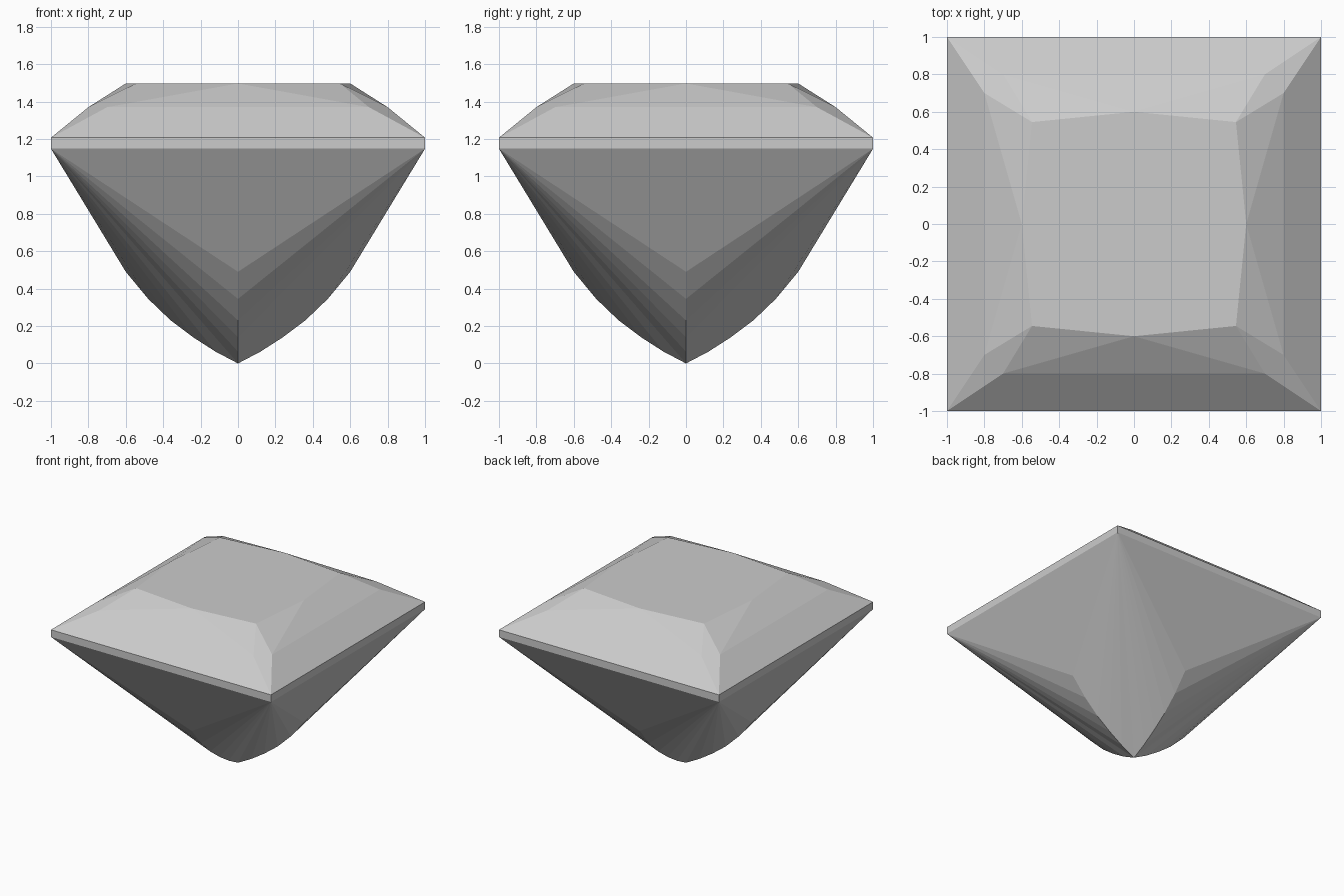
import bpy, bmesh
from math import pi
from mathutils import Matrix, Vector

if "Cube" in bpy.data.objects:
    bpy.data.objects.remove(bpy.data.objects["Cube"])

# heights of the stone
Z_LOW, Z_GIRDLE, Z_MID, Z_TABLE = 1.148, 1.207, 1.37, 1.497
# pavilion profile down the middle of each side: distance from axis, height
KEEL = [(0.6, 0.49), (0.48, 0.345), (0.36, 0.23), (0.24, 0.14), (0.12, 0.063), (0, 0)]

bm = bmesh.new()


def face(rot, *pts):
    bm.faces.new([bm.verts.new(rot @ Vector(p)) for p in pts])


for k in range(4):
    r = Matrix.Rotation(k * pi / 2, 3, 'Z')
    # girdle band
    face(r, (-1, -1, Z_LOW), (1, -1, Z_LOW), (1, -1, Z_GIRDLE), (-1, -1, Z_GIRDLE))
    # crown: main facet, triangle under the table, side triangles
    face(r, (-1, -1, Z_GIRDLE), (1, -1, Z_GIRDLE), (0.7, -0.8, Z_MID), (-0.7, -0.8, Z_MID))
    face(r, (-0.7, -0.8, Z_MID), (0.7, -0.8, Z_MID), (0, -0.6, Z_TABLE))
    for s in (-1, 1):
        face(r, (0, -0.6, Z_TABLE), (s * 0.7, -0.8, Z_MID), (s * 0.545, -0.545, Z_TABLE))
    # crown: corner kite
    face(r, (1, -1, Z_GIRDLE), (0.8, -0.7, Z_MID), (0.545, -0.545, Z_TABLE), (0.7, -0.8, Z_MID))
    # pavilion: main facet, then chevron facets fanning from both corners
    y, z = KEEL[0]
    face(r, (1, -1, Z_LOW), (-1, -1, Z_LOW), (0, -y, z))
    for (y0, z0), (y1, z1) in zip(KEEL, KEEL[1:]):
        for s in (-1, 1):
            face(r, (s, -1, Z_LOW), (0, -y0, z0), (0, -y1, z1))

# flat eight-sided table
table = []
for k in range(4):
    r = Matrix.Rotation(k * pi / 2, 3, 'Z')
    table += [r @ Vector((0, -0.6, Z_TABLE)), r @ Vector((0.545, -0.545, Z_TABLE))]
bm.faces.new([bm.verts.new(p) for p in table])

bmesh.ops.remove_doubles(bm, verts=bm.verts, dist=0.0005)
bmesh.ops.recalc_face_normals(bm, faces=bm.faces)
mesh = bpy.data.meshes.new("square_cut_gem")
bm.to_mesh(mesh)
bm.free()
bpy.context.collection.objects.link(bpy.data.objects.new("square_cut_gem", mesh))
